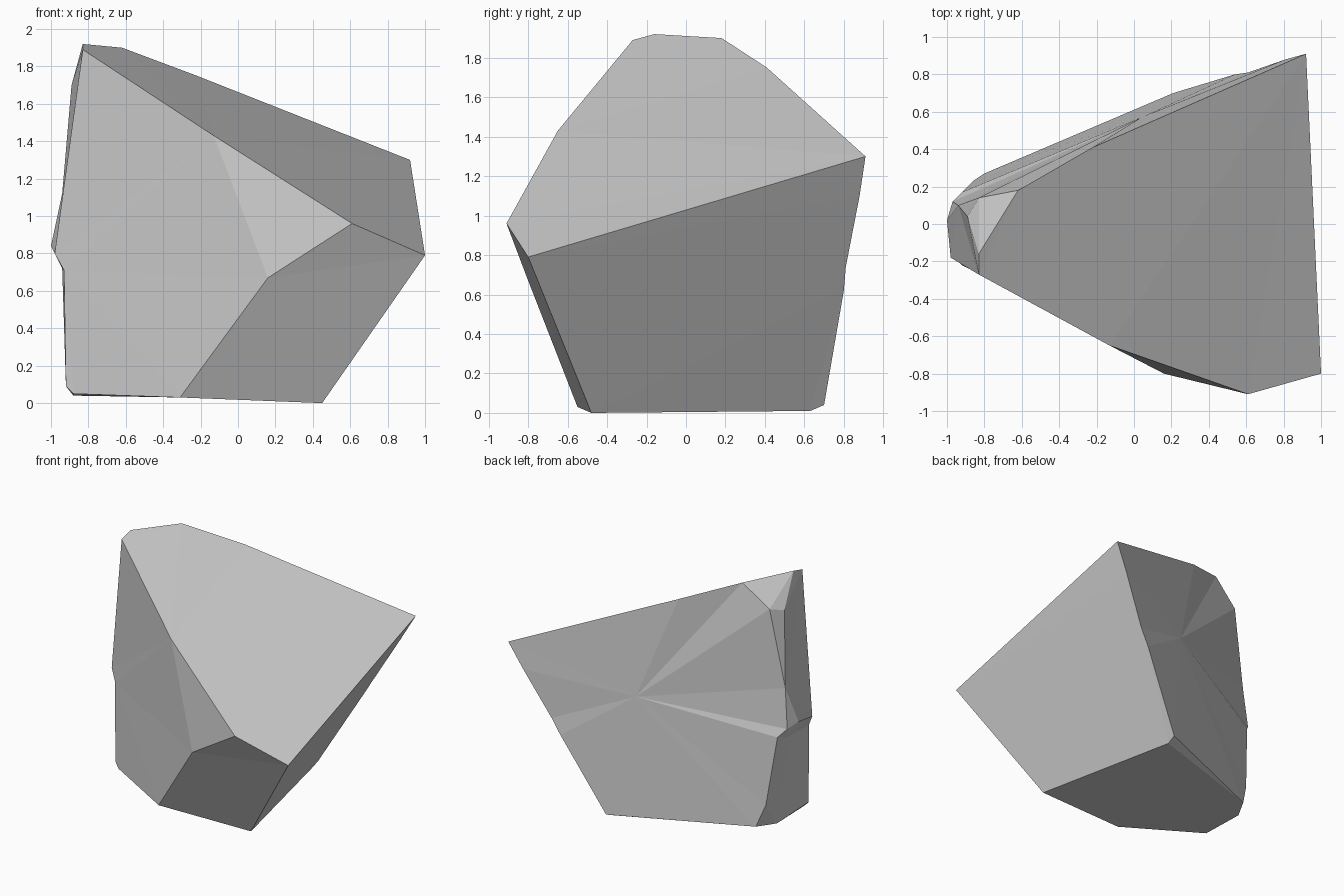
import bpy, bmesh

if "Cube" in bpy.data.objects:
    bpy.data.objects.remove(bpy.data.objects["Cube"])

# Key corners of the chipped boulder, one letter each
corners = {
    # top cut and front edges
    'A': (-.83, -.27, 1.89), 'H': (-.83, -.16, 1.92), 'I': (-.62, .18, 1.90),
    'J': (-.22, .41, 1.75), 'G': (.92, .91, 1.30), 'F': (1.0, -.80, .79),
    'B': (.61, -.91, .96), 'M': (-.13, -.65, 1.43), 'C': (.16, -.80, .67),
    # base
    'D': (-.31, -.55, .03), 'E': (.45, -.48, 0), 'T': (.205, .63, .01),
    'S': (.21, .70, .04), 'g': (-.80, .27, .05), 'e': (-.88, .12, .04),
    'd': (-.88, -.24, .05), 'c': (-.92, -.22, .09), 'f': (-.86, .23, .22),
    # right rear edge
    'P': (.81, .88, 1.10), 'Q': (.61, .81, .74), 'R': (.54, .80, .62),
    # left side and its notch
    'L': (-.89, .04, 1.70), 'O': (-.83, .14, 1.73), 'N': (-.94, .10, 1.12),
    'W': (-.97, .12, .81), 'X': (-1.0, .02, .84), 'K': (-.98, -.18, .80),
    'Y': (-.92, .17, .75), 'a': (-.93, -.21, .71), 'b': (-.94, .06, .72),
    # centre of the broken rear face
    'Z': (.04, .57, .97),
}

bm = bmesh.new()
v = {name: bm.verts.new(co) for name, co in corners.items()}


def facet(names):
    return bm.faces.new([v[n] for n in names])


# Cut planes: top, right, front, base
for names in ("AHIJGFBM", "FGPQRSTE", "BFEDC", "MCB", "AMCDdcaK", "DETged", "TSg"):
    facet(names)
# Left side: upper slab, notch underside, lower slab, chips
for names in ("AKXNLH", "XWN", "HLOI", "LON", "KabX", "XbYW",
              "aceb", "befY", "egf", "cde"):
    facet(names)
# Rear face: fan of shards around its centre
rim = "GPQRSgfYWNOIJ"
for p, q in zip(rim, rim[1:] + rim[0]):
    facet(p + q + "Z")

bmesh.ops.recalc_face_normals(bm, faces=bm.faces[:])
bmesh.ops.triangulate(bm, faces=bm.faces[:])
mesh = bpy.data.meshes.new("boulder")
bm.to_mesh(mesh)
bm.free()
bpy.context.collection.objects.link(bpy.data.objects.new("boulder", mesh))
